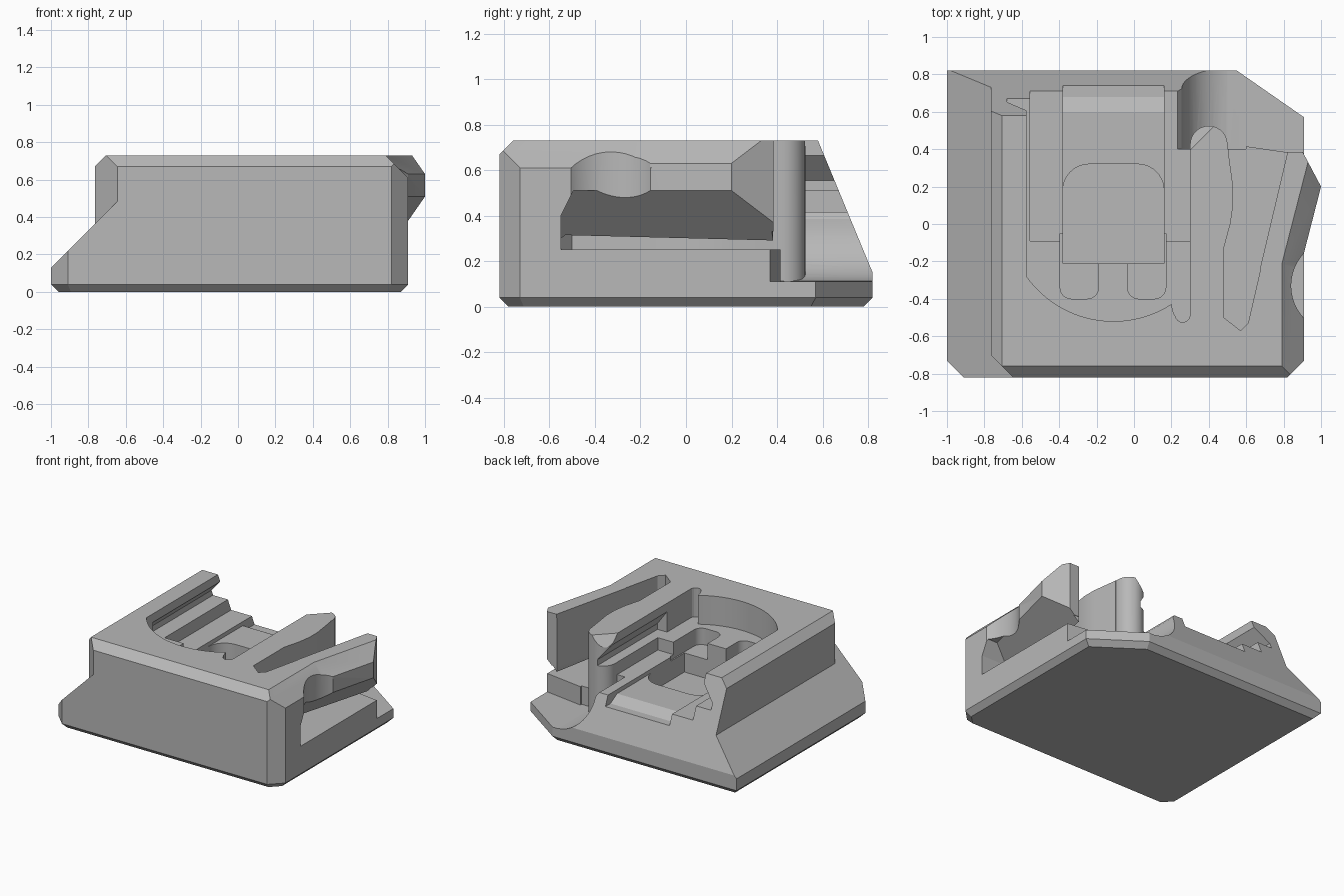
import bpy, bmesh, math
from mathutils import Vector

if "Cube" in bpy.data.objects:
    bpy.data.objects.remove(bpy.data.objects["Cube"])

grey = bpy.data.materials.new("plain grey")
grey.diffuse_color = (0.48, 0.48, 0.48, 1)
grey.use_nodes = True
grey.node_tree.nodes["Principled BSDF"].inputs["Base Color"].default_value = grey.diffuse_color


def finish(name, bm):
    bmesh.ops.recalc_face_normals(bm, faces=bm.faces[:])
    me = bpy.data.meshes.new(name)
    bm.to_mesh(me)
    bm.free()
    me.materials.append(grey)
    ob = bpy.data.objects.new(name, me)
    bpy.context.collection.objects.link(ob)
    return ob


def chopped_box(name, lo, hi, planes=()):
    """Box trimmed by (point, outward normal) planes."""
    bm = bmesh.new()
    bmesh.ops.create_cube(bm, size=1)
    for v in bm.verts:
        v.co = [lo[i] + (v.co[i] + 0.5) * (hi[i] - lo[i]) for i in range(3)]
    for p, n in planes:
        cut = bmesh.ops.bisect_plane(bm, geom=bm.verts[:] + bm.edges[:] + bm.faces[:], dist=1e-5,
                                     plane_co=p, plane_no=Vector(n).normalized(), clear_outer=True)
        edges = [e for e in cut["geom_cut"] if isinstance(e, bmesh.types.BMEdge)]
        if edges:
            bmesh.ops.holes_fill(bm, edges=[e for e in bm.edges if e.is_boundary])
    return finish(name, bm)


def prism(name, pts, a, b, axis=2):
    """Outline extruded from a to b along an axis."""
    bm = bmesh.new()
    put = {0: lambda p: (a, p[0], p[1]), 1: lambda p: (p[0], a, p[1]), 2: lambda p: (p[0], p[1], a)}[axis]
    f = bm.faces.new([bm.verts.new(put(p)) for p in pts])
    ext = bmesh.ops.extrude_face_region(bm, geom=[f])
    move = Vector((0, 0, 0))
    move[axis] = b - a
    bmesh.ops.translate(bm, vec=move, verts=[v for v in ext["geom"] if isinstance(v, bmesh.types.BMVert)])
    return finish(name, bm)


def arc(cx, cy, r, a0, a1, n=10):
    return [(cx + r * math.cos(math.radians(a0 + (a1 - a0) * i / n)),
             cy + r * math.sin(math.radians(a0 + (a1 - a0) * i / n))) for i in range(n + 1)]


def combine(target, other, op):
    mod = target.modifiers.new("bool", "BOOLEAN")
    mod.operation, mod.object, mod.solver = op, other, "EXACT"
    bpy.context.view_layer.update()
    me = bpy.data.meshes.new_from_object(target.evaluated_get(bpy.context.evaluated_depsgraph_get()))
    target.modifiers.clear()
    target.data = me
    bpy.data.objects.remove(other)


# Shared outer faces: sloped back and cut corners
back = ((0, 0.82, 0.15), (0, 0.58, 0.24))
corner_fr = ((0.91, -0.73, 0), (1, -1, 0))
corner_br = ((0.91, 0.57, 0), (0.25, 0.36, 0))

# Wide base with ramp on the left and a small bevel round the bottom
sides = [((-1, 0, 0), (-1, 0, 0)), ((0.91, 0, 0), (1, 0, 0)), ((0, -0.82, 0), (0, -1, 0)),
         ((0, 0.82, 0), (0, 1, 0)), ((-1, -0.73, 0), (-1, -1, 0)), corner_fr, corner_br]
bevels = [((p[0], p[1], 0.04), Vector(n).normalized() + Vector((0, 0, -1))) for p, n in sides]
body = chopped_box("mount_body", (-1, -0.82, 0), (0.91, 0.82, 0.6),
                   [((-1, 0, 0.13), (-1, 0, 1)), back] + sides[4:] + bevels)

# Upper block with top bevels
upper = chopped_box("upper_block", (-0.765, -0.82, 0.2), (0.91, 0.82, 0.73), [
    back, corner_fr, corner_br, ((-0.765, -0.7, 0), (-1, -1, 0)),
    ((-0.765, 0, 0.672), (-1, 0, 1)), ((0, -0.82, 0.67), (0, -1, 1)), ((0.91, 0, 0.61), (1, 0, 1))])
combine(body, upper, "UNION")

# Slot below the release lever
under = Vector((0.968, -0.249, -1))
combine(body, chopped_box("lever_slot", (0.5, -0.55, 0.25), (1.3, 0.5, 0.51), [
    ((1, 0.2, 0.51), -under), ((0.9, -0.55, 0.4), (0, -2, 1))]), "DIFFERENCE")

# Cavity between latch arm and lever
combine(body, prism("cavity", [
    (0.48, -0.13), (0.48, -0.5), (0.57, -0.57), (0.61, -0.53), (0.82, 0.38), (0.83, 0.46), (0.5, 0.46),
    (0.505, 0.38), (0.53, 0.2), (0.53, 0.1), (0.515, 0.0)], 0.25, 1), "DIFFERENCE")

# Low rear shelf and its curved scoop
combine(body, prism("shelf_cut", [(0.5, 0.43), (1.1, 0.342), (1.1, 1), (0.5, 1)], 0.11, 1), "DIFFERENCE")
combine(body, prism("scoop_cut", [(0.23, 1), (0.23, 0.42)] + arc(0.53, 0.385, 0.275, 180, 270, 12)
                    + [(0.6, 0.11), (0.6, 1)], 0.4, 1, 1), "DIFFERENCE")

# Rounded end of the latch arm
tip = prism("arm_tip", [(0.3, 0.3), (0.5, 0.3), (0.5, 0.425)] + arc(0.4, 0.425, 0.1, 0, 180, 14)[1:], 0.1, 0.73)
combine(body, tip, "UNION")
combine(body, chopped_box("tip_bevel", (0.2, 0.34, 0.55), (0.5, 0.6, 0.8),
                          [((0.36, 0.455, 0.73), (1, -1, -0.9))]), "DIFFERENCE")

# Release lever flaring out on the right
lever = chopped_box("release_lever", (0.5, -0.24, 0.33), (1.05, 0.385, 0.73), [
    ((0.6, -0.55, 0), (-0.93, 0.22, 0)), ((0.91, -0.15, 0), (0.968, -0.249, 0)),
    ((1, 0.2, 0.63), (0.968, -0.249, 1)), ((1, 0.2, 0.51), under), ((1, 0.2, 0), (0.17, 0.09, 0))])
combine(body, lever, "UNION")
combine(body, prism("finger_notch", arc(1.094, -0.33, 0.254, 0, 352.5, 47), 0.3, 1), "DIFFERENCE")

# Main pocket, open to the back
combine(body, prism("pocket", arc(-0.11, 0.05, 0.57, 215.4, 302.9, 24) + [(0.212, -0.48)]
                    + arc(0.26, -0.485, 0.04, 190, 360, 8) + [(0.3, 1), (-0.575, 1)], 0.51, 1), "DIFFERENCE")

# Undercut guide grooves on both pocket walls
for name, wall, deep, inner in (("left_groove", -0.575, -0.68, -0.5), ("right_groove", 0.3, 0.38, 0.25)):
    combine(body, prism(name, [(inner, 0.51), (deep, 0.51), (deep, 0.555), (wall, 0.665), (inner, 0.665)],
                        -0.2, 1, 1), "DIFFERENCE")

# Stepped recess, channel with ramp and rounded well
combine(body, chopped_box("recess", (-0.555, -0.09, 0.416), (0.3, 1, 0.6)), "DIFFERENCE")
combine(body, prism("channel", [(-0.21, 0.385), (0.6, 0.385), (0.68, 0.34), (1, 0.34), (1, 0.6), (-0.21, 0.6)],
                    -0.38, 0.16, 0), "DIFFERENCE")
combine(body, prism("well", [(-0.38, -0.21), (0.16, -0.21)] + arc(0.02, 0.18, 0.14, 0, 90)
                    + arc(-0.24, 0.18, 0.14, 90, 180), 0.24, 0.6), "DIFFERENCE")

# Two rounded finger slots at the front of the recess
for x0 in (-0.395, -0.035):
    x1 = x0 + 0.205
    combine(body, prism("finger_slot", arc(x0 + 0.06, -0.34, 0.06, 180, 270, 6)
                        + arc(x1 - 0.06, -0.34, 0.06, 270, 360, 6) + [(x1, -0.15), (x0, -0.15)],
                        0.385, 0.6), "DIFFERENCE")
    combine(body, chopped_box("slot_link", (x0, -0.16, 0.385), (x1, -0.05, 0.6)), "DIFFERENCE")

bpy.context.view_layer.objects.active = body
body.select_set(True)
bpy.ops.object.shade_smooth_by_angle(angle=math.radians(20))
